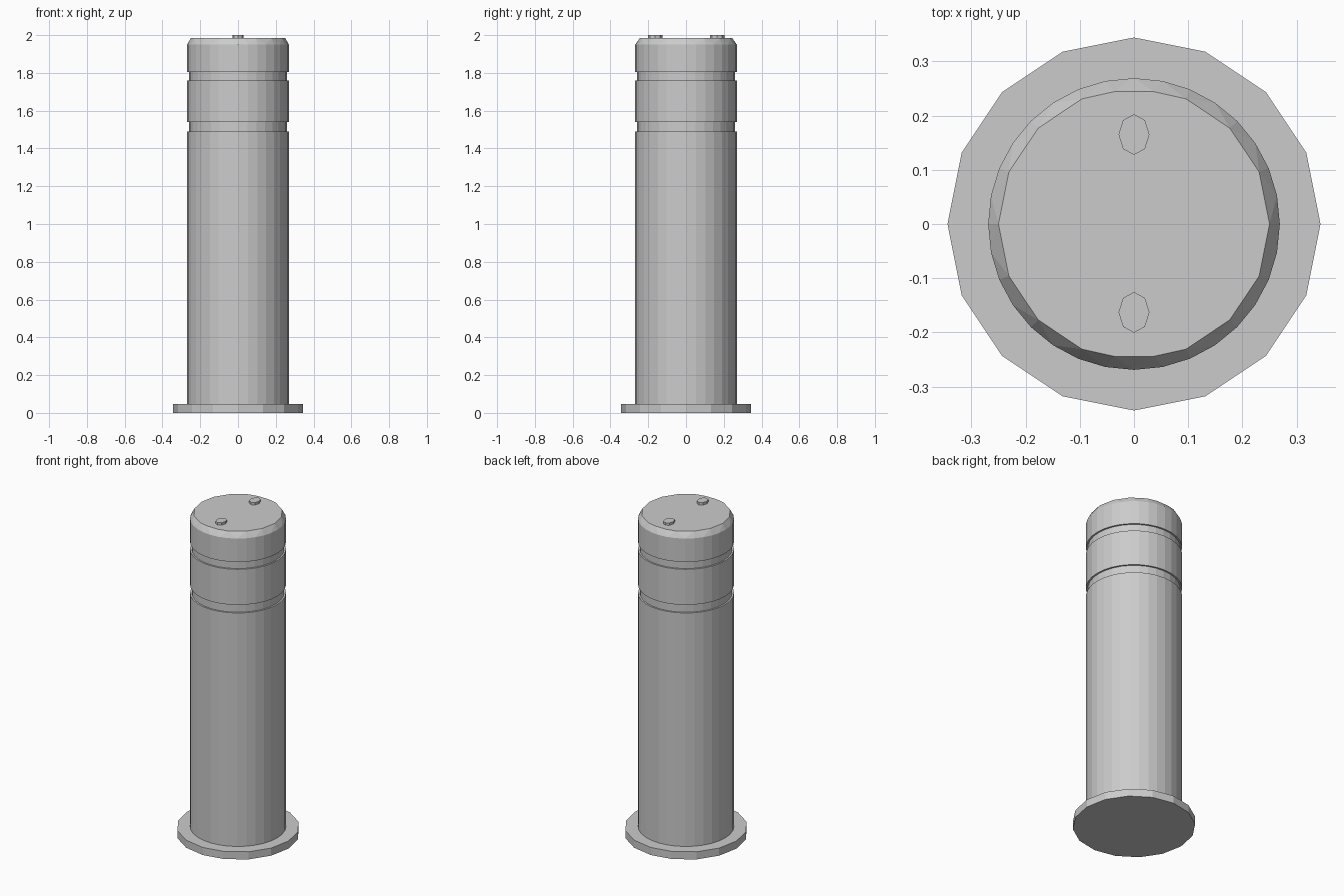
import bpy
import bmesh
from math import cos, sin, pi, radians

cube = bpy.data.objects.get("Cube")
if cube:
    bpy.data.objects.remove(cube)

grey = bpy.data.materials.new("light_grey")
grey.use_nodes = True
colour = (0.6, 0.6, 0.6, 1)
grey.diffuse_color = colour
grey.node_tree.nodes["Principled BSDF"].inputs["Base Color"].default_value = colour


def add_object(name, bm):
    bmesh.ops.recalc_face_normals(bm, faces=bm.faces)
    mesh = bpy.data.meshes.new(name)
    bm.to_mesh(mesh)
    bm.free()
    mesh.materials.append(grey)
    obj = bpy.data.objects.new(name, mesh)
    bpy.context.collection.objects.link(obj)
    return obj


def ring(rx, ry, z, sides, cy=0):
    return [(rx * cos(2 * pi * i / sides), cy + ry * sin(2 * pi * i / sides), z)
            for i in range(sides)]


def loft(name, rings):
    """Skin a stack of equal rings and cap both ends."""
    bm = bmesh.new()
    loops = [[bm.verts.new(p) for p in r] for r in rings]
    n = len(loops[0])
    for a, b in zip(loops, loops[1:]):
        for i in range(n):
            j = (i + 1) % n
            bm.faces.new((a[i], a[j], b[j], b[i]))
    bm.faces.new(loops[0][::-1])
    bm.faces.new(loops[-1])
    return add_object(name, bm)


SIDES = 32
R, GROOVE_R = 0.269, 0.259
TOP = 1.985

# Wide foot plate
loft("base_flange", [ring(0.344, 0.344, z, 16) for z in (0, 0.047)])

# Post with two recessed grooves
profile = [(R, 0.047), (R, 1.49), (GROOVE_R, 1.49), (GROOVE_R, 1.54),
           (R, 1.54), (R, 1.76), (GROOVE_R, 1.76), (GROOVE_R, 1.805)]
loft("post_body", [ring(r, r, z, SIDES) for r, z in profile])

# Cap with a coarse chamfer, its rim clipped flat at front and back
rim = [p for p in ring(0.25, 0.25, TOP, 16) if abs(p[0]) > 0.01]
rim += [(x, y, TOP) for x in (-0.037, 0.037) for y in (-0.244, 0.244)]
bm = bmesh.new()
for p in ring(R, R, 1.805, SIDES) + ring(R, R, 1.95, SIDES) + rim:
    bm.verts.new(p)
bmesh.ops.convex_hull(bm, input=bm.verts)
bmesh.ops.dissolve_limit(bm, angle_limit=radians(1), verts=bm.verts, edges=bm.edges)
add_object("post_cap", bm)

# Two small oval studs on the cap
for name, y in (("front_stud", -0.163), ("back_stud", 0.165)):
    loft(name, [ring(0.0285, 0.0375, z, 8, y) for z in (TOP - 0.005, 2.0)])
